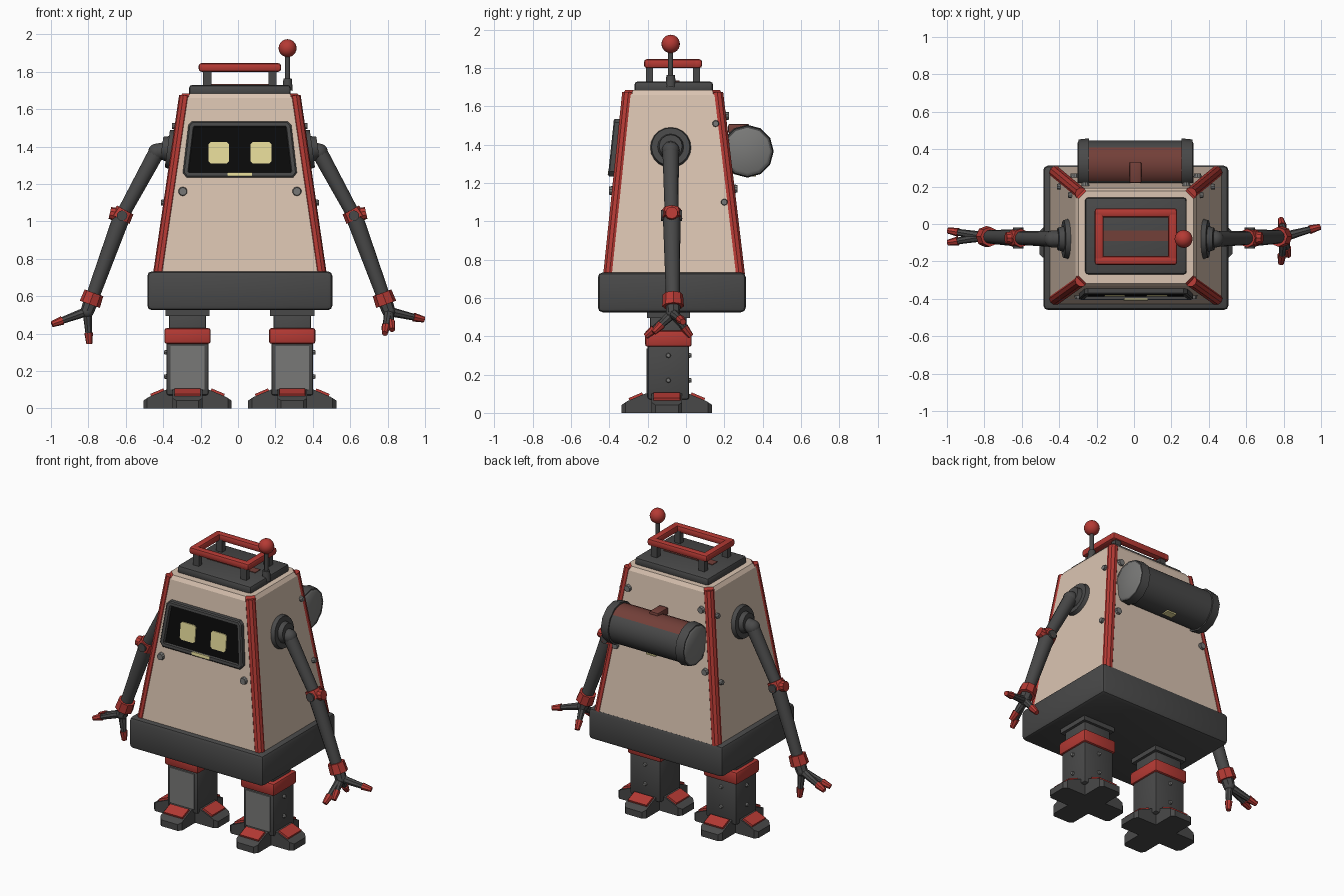
import bpy, bmesh, math
from mathutils import Vector, Matrix

cube = bpy.data.objects.get("Cube")
if cube:
    bpy.data.objects.remove(cube, do_unlink=True)


def material(name, r, g, b):
    m = bpy.data.materials.new(name)
    m.use_nodes = True
    m.diffuse_color = (r, g, b, 1)
    node = m.node_tree.nodes["Principled BSDF"]
    node.inputs["Base Color"].default_value = (r, g, b, 1)
    node.inputs["Roughness"].default_value = 0.7
    return m


BEIGE = material("warm beige", 0.70, 0.55, 0.44)
DARK = material("charcoal", 0.066, 0.066, 0.066)
GREY = material("mid grey", 0.19, 0.19, 0.185)
RED = material("red", 0.46, 0.042, 0.034)
BLACK = material("screen black", 0.003, 0.003, 0.003)
YELLOW = material("pale yellow", 0.78, 0.70, 0.32)
RUST = material("rust brown", 0.17, 0.05, 0.04)

CX, CY = 0.01, -0.08    # body centre line, limb depth


def finish(bm, name, *mats, angle=35):
    bmesh.ops.recalc_face_normals(bm, faces=bm.faces)
    me = bpy.data.meshes.new(name)
    bm.to_mesh(me)
    bm.free()
    for m in mats:
        me.materials.append(m)
    ob = bpy.data.objects.new(name, me)
    bpy.context.collection.objects.link(ob)
    bpy.ops.object.select_all(action='DESELECT')
    ob.select_set(True)
    bpy.context.view_layer.objects.active = ob
    bpy.ops.object.shade_smooth_by_angle(angle=math.radians(angle))
    return ob


def box(name, lo, hi, mat, bevel=0.0):
    lo, hi = Vector(lo), Vector(hi)
    bm = bmesh.new()
    bmesh.ops.create_cube(bm, size=1, matrix=Matrix.Translation((lo + hi) / 2)
                          @ Matrix.Diagonal((*(hi - lo), 1)))
    if bevel:
        bmesh.ops.bevel(bm, geom=bm.edges[:], offset=bevel, segments=2, profile=0.5, affect='EDGES')
    return finish(bm, name, mat)


def rod(name, a, b, r1, r2, mat, sides=12, turn=0):
    a, b = Vector(a), Vector(b)
    rot = (b - a).to_track_quat('Z', 'Y').to_matrix().to_4x4()
    bm = bmesh.new()
    bmesh.ops.create_cone(bm, cap_ends=True, segments=sides, radius1=r1, radius2=r2, depth=(b - a).length,
                          matrix=Matrix.Translation((a + b) / 2) @ rot @ Matrix.Rotation(turn, 4, 'Z'))
    return finish(bm, name, mat)


def ball(name, c, r, mat, seg=16):
    bm = bmesh.new()
    bmesh.ops.create_uvsphere(bm, u_segments=seg, v_segments=seg // 2 + 2, radius=r,
                              matrix=Matrix.Translation(c))
    return finish(bm, name, mat, angle=60)


def prism(points, vec):
    bm = bmesh.new()
    f = bm.faces.new([bm.verts.new(p) for p in points])
    ext = bmesh.ops.extrude_face_region(bm, geom=[f])
    moved = [v for v in ext["geom"] if isinstance(v, bmesh.types.BMVert)]
    bmesh.ops.translate(bm, verts=moved, vec=vec)
    bmesh.ops.recalc_face_normals(bm, faces=bm.faces)
    return bm


# sloping wall positions of the body at height z
def slope(z, low, high):
    return low + (high - low) * (z - 0.72) / 0.96


def front(z): return slope(z, -0.43, -0.33)
def back(z): return slope(z, 0.305, 0.19)
def half(z): return slope(z, 0.46, 0.32)


# tapered body with red corner strips
def body():
    bm = bmesh.new()
    rings, c = [], 0.042
    for z in (0.72, 1.66, 1.685):
        inset = 0.012 if z > 1.67 else 0
        x, y0, y1 = half(z) - inset, front(z) + inset, back(z) - inset
        pts = [(-x + c, y0), (x - c, y0), (x, y0 + c), (x, y1 - c),
               (x - c, y1), (-x + c, y1), (-x, y1 - c), (-x, y0 + c)]
        rings.append([bm.verts.new((CX + px, py, z)) for px, py in pts])
    for low, high in zip(rings, rings[1:]):
        for i in range(8):
            j = (i + 1) % 8
            f = bm.faces.new((low[i], low[j], high[j], high[i]))
            f.material_index = i % 2
    bm.faces.new(rings[0])
    bm.faces.new(rings[-1])
    finish(bm, "body", BEIGE, RED, angle=20)
    # raised trim lying over each corner
    for sx in (-1, 1):
        for wall, sy in ((front, 1), (back, -1)):
            ends = [(CX + sx * (half(z) - 0.03), wall(z) + sy * 0.03, z) for z in (0.72, 1.67)]
            rod("corner_trim", *ends, 0.034, 0.034, RED, 10)


body()
box("base_skirt", (CX - 0.495, -0.46, 0.525), (CX + 0.495, 0.312, 0.733), DARK, 0.025)
box("top_cap", (CX - 0.272, -0.27, 1.67), (CX + 0.272, 0.142, 1.73), DARK, 0.018)
box("top_slot", (CX - 0.18, -0.09, 1.725), (CX + 0.18, -0.035, 1.734), RUST)

# carrying handle
for x in (-0.165, 0.185):
    for y in (-0.19, 0.055):
        box("handle_post", (x - 0.022, y - 0.018, 1.72), (x + 0.022, y + 0.018, 1.82), DARK)
for y in (-0.195, 0.06):
    box("handle_bar", (-0.21, y - 0.024, 1.8), (0.23, y + 0.024, 1.846), RED, 0.014)
for x in (-0.186, 0.206):
    box("handle_side", (x - 0.024, -0.219, 1.8), (x + 0.024, 0.084, 1.846), RED, 0.014)

# antenna
rod("antenna_base", (0.265, CY, 1.7), (0.265, CY, 1.765), 0.028, 0.022, DARK)
rod("antenna_stem", (0.265, CY, 1.74), (0.265, CY, 1.9), 0.013, 0.013, DARK)
ball("antenna_ball", (0.265, CY, 1.926), 0.048, RED, 20)


# face screen: outlines lie on the sloping front wall
def on_front(points, out):
    return [(CX + x, front(z) - out, z) for x, z in points]


outline = [(-0.285, 1.235), (0.285, 1.235), (0.305, 1.26), (0.275, 1.515),
           (0.255, 1.535), (-0.255, 1.535), (-0.275, 1.515), (-0.305, 1.26)]
bm = prism(on_front(outline, -0.02), (0, -0.045, 0))
face = min(bm.faces, key=lambda f: f.calc_center_median().y)
bmesh.ops.inset_region(bm, faces=[face], thickness=0.008, depth=0.006)
bmesh.ops.inset_region(bm, faces=[face], thickness=0.02)
bmesh.ops.inset_region(bm, faces=[face], thickness=0.004, depth=-0.018)
face.material_index = 1
finish(bm, "face_screen", DARK, BLACK, angle=20)


def glow(name, x, z, w, h, out, c):
    pts = [(x - w + c, z - h), (x + w - c, z - h), (x + w, z - h + c), (x + w, z + h - c),
           (x + w - c, z + h), (x - w + c, z + h), (x - w, z + h - c), (x - w, z - h + c)]
    finish(prism(on_front(pts, out), (0, -0.008, 0)), name, YELLOW)


for sx in (-1, 1):
    glow("eye", sx * 0.113, 1.367, 0.056, 0.057, 0.011, 0.012)
glow("status_light", 0, 1.252, 0.066, 0.01, 0.025, 0.004)

# body bolts on front, back and sides
for sx in (-1, 1):
    bolts = [(sx * 0.305, front(1.16), 1.16, 0, -1, 0.028),
             (sx * 0.27, back(1.55), 1.55, 0, 1, 0.026),
             (sx * 0.33, back(1.17), 1.17, 0, 1, 0.026),
             (sx * half(1.51), 0.155, 1.51, sx, 0, 0.02),
             (sx * half(1.1), 0.2, 1.1, sx, 0, 0.02)]
    for x, y, z, dx, dy, r in bolts:
        p, d = Vector((CX + x, y, z)), Vector((dx, dy, 0)) * 0.018
        rod("body_bolt", p - d, p + d, r, r * 0.75, GREY, 10)

# back tank with rust coloured top and grey ends
TY, TZ = 0.32, 1.366
tank = rod("back_tank", (-0.26, TY, TZ), (0.275, TY, TZ), 0.126, 0.126, DARK, 24)
tank.data.materials.append(RUST)
for f in tank.data.polygons:
    f.material_index = int(f.normal.z > 0.65 and abs(f.normal.x) < 0.5)
for x0, x1 in ((-0.24, -0.297), (0.255, 0.312)):
    rod("tank_rim", (x0, TY, TZ), (x1, TY, TZ), 0.138, 0.132, DARK, 12)
    rod("tank_end", (x1, TY, TZ), (x1 + math.copysign(0.006, x1), TY, TZ), 0.122, 0.112, GREY, 12)
box("tank_clip", (-0.025, 0.22, 1.46), (0.04, 0.33, 1.508), RUST, 0.008)
box("tank_mount", (-0.12, 0.14, 1.29), (0.14, 0.28, 1.44), DARK)
box("tank_label", (-0.03, 0.315, 1.234), (0.04, 0.365, 1.243), YELLOW)


# arms, with a pose of fingertips for each hand
def arm(s, tips):
    hub = Vector((CX + s * half(1.385), CY, 1.385))
    out = Vector((s, 0, 0.14)).normalized()
    rod("shoulder_disc", hub - out * 0.02, hub + out * 0.025, 0.112, 0.1, DARK, 20)
    rod("shoulder_hub", hub, hub + out * 0.055, 0.075, 0.06, DARK, 16)
    top = Vector((s * 0.435, CY, 1.37))
    elbow = Vector((s * 0.62, CY + 0.005, 1.03))
    wrist = Vector((s * 0.782, CY + 0.012, 0.585))
    rod("shoulder_axle", hub, top, 0.045, 0.045, DARK)
    ball("shoulder_joint", top, 0.046, DARK)
    rod("upper_arm", top, elbow, 0.043, 0.036, DARK)
    rod("forearm", elbow, wrist, 0.046, 0.036, DARK)
    along = (elbow - top).normalized()
    rod("elbow_band", elbow - along * 0.035, elbow + along * 0.02, 0.05, 0.056, RED, 8)
    rod("elbow_pin", elbow - Vector((0, 0.055, 0)), elbow + Vector((0, 0.055, 0)), 0.028, 0.028, DARK)
    rod("elbow_cap", elbow, elbow + Vector((s * 0.065, 0, 0.015)), 0.04, 0.032, RED, 10)
    down = (wrist - elbow).normalized()
    rod("wrist_cuff", wrist - down * 0.035, wrist + down * 0.03, 0.053, 0.057, RED, 8)
    palm = wrist + down * 0.07
    rod("palm", wrist, palm, 0.04, 0.036, DARK, 8)
    ball("palm_end", palm, 0.036, DARK, 12)
    for tip in map(Vector, tips):
        split = tip + (palm - tip).normalized() * 0.06
        rod("finger", palm, split, 0.026, 0.018, DARK, 8)
        rod("fingertip", split, tip, 0.024, 0.016, RED, 8)


arm(-1, [(-0.995, -0.035, 0.45), (-0.995, -0.1, 0.45), (-0.795, -0.06, 0.345)])
arm(1, [(0.995, -0.015, 0.475), (0.785, -0.21, 0.4), (0.825, -0.17, 0.42), (0.785, 0.025, 0.4)])

# legs and cross shaped feet
LY = -0.092
for s in (-1, 1):
    x = CX + s * 0.28
    box("shin", (x - 0.112, LY - 0.108, 0.07), (x + 0.112, LY + 0.108, 0.36), DARK, 0.012)
    box("thigh", (x - 0.1, LY - 0.095, 0.35), (x + 0.1, LY + 0.095, 0.51), DARK, 0.01)
    box("hip_plate", (x - 0.118, LY - 0.112, 0.495), (x + 0.118, LY + 0.112, 0.53), DARK)
    box("knee_band", (x - 0.124, LY - 0.122, 0.345), (x + 0.124, LY + 0.122, 0.43), RED, 0.014)
    box("shin_panel", (x - 0.09, LY - 0.115, 0.1), (x + 0.09, LY - 0.106, 0.335), GREY)
    for z in (0.17, 0.3):
        rod("shin_bolt", (x + s * 0.1, LY, z), (x + s * 0.125, LY, z), 0.016, 0.01, GREY, 8)
        rod("shin_bolt", (x, LY + 0.1, z), (x, LY + 0.12, z), 0.016, 0.01, GREY, 8)
    profile = [(0, 0), (0.236, 0), (0.236, 0.042), (0.205, 0.062), (0.115, 0.1), (0, 0.1)]
    for k in range(4):
        bm = prism([(r, -0.08, z) for r, z in profile], (0, 0.16, 0))
        tip = [e for e in bm.edges if all(v.co.x > 0.2 for v in e.verts)
               and abs(e.verts[0].co.y - e.verts[1].co.y) < 0.01 and e.calc_length() > 0.04]
        bmesh.ops.bevel(bm, geom=tip, offset=0.02, segments=1, affect='EDGES')
        ramp = [f for f in bm.faces if 0.1 < f.normal.x < 0.5 and f.normal.z > 0.8]
        ramp = max(ramp, key=lambda f: f.calc_area())
        bmesh.ops.inset_region(bm, faces=[ramp], thickness=0.014)
        ret = bmesh.ops.inset_region(bm, faces=[ramp], thickness=0.002, depth=0.012)
        for f in ret["faces"] + [ramp]:
            f.material_index = 1
        bmesh.ops.transform(bm, verts=bm.verts, matrix=Matrix.Translation((x, LY - 0.008, 0))
                            @ Matrix.Rotation(k * math.pi / 2, 4, 'Z'))
        finish(bm, "foot_toe", DARK, RED, angle=20)
